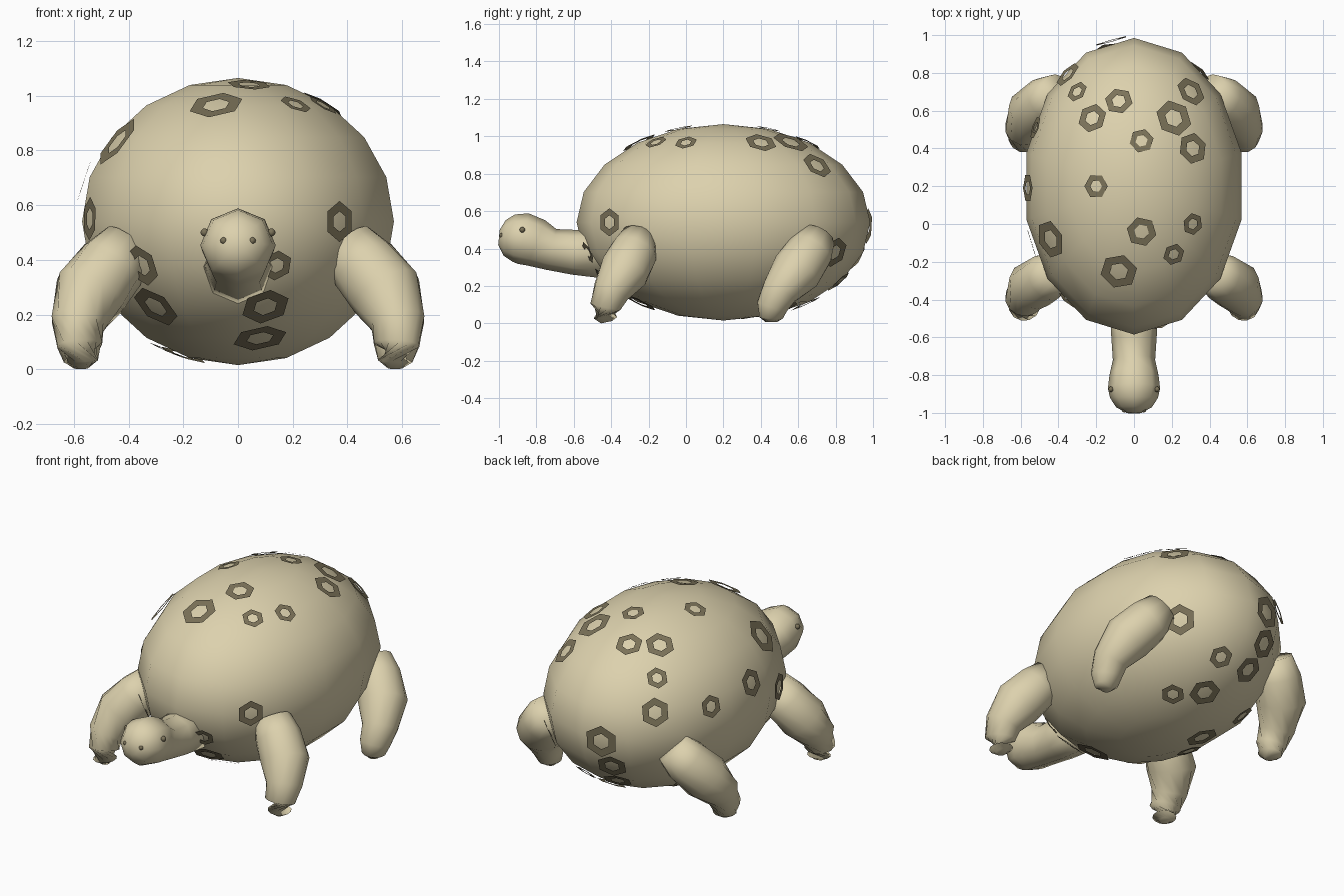
import bpy
import bmesh
import math
from mathutils import Vector

cube = bpy.data.objects.get("Cube")
if cube:
    bpy.data.objects.remove(cube, do_unlink=True)


def make_material(name, colour):
    material = bpy.data.materials.new(name)
    material.use_nodes = True
    material.diffuse_color = colour
    material.node_tree.nodes["Principled BSDF"].inputs["Base Color"].default_value = colour
    return material


skin = make_material("sand skin", (0.72, 0.64, 0.42, 1))
dark = make_material("dark olive", (0.2, 0.17, 0.1, 1))

CENTRE = Vector((0, 0.2, 0.54))
RADII = Vector((0.585, 0.785, 0.525))


def finish(name, bm, material, smooth=True):
    """Turn a bmesh into a named, coloured object."""
    mesh = bpy.data.meshes.new(name)
    bm.to_mesh(mesh)
    bm.free()
    mesh.materials.append(material)
    for face in mesh.polygons:
        face.use_smooth = smooth
    obj = bpy.data.objects.new(name, mesh)
    bpy.context.collection.objects.link(obj)
    return obj


def ball(name, centre, radii, segments, rings, material):
    bm = bmesh.new()
    bmesh.ops.create_uvsphere(bm, u_segments=segments, v_segments=rings, radius=1)
    bmesh.ops.scale(bm, vec=radii, verts=bm.verts)
    bmesh.ops.translate(bm, vec=centre, verts=bm.verts)
    return finish(name, bm, material)


def circle(bm, centre, normal, radius, sides):
    """Ring of vertices facing along the normal."""
    turn = Vector(normal).to_track_quat("Z", "Y")
    angles = [math.tau * i / sides for i in range(sides)]
    return [bm.verts.new(Vector(centre) + turn @ Vector((math.sin(a), math.cos(a), 0)) * radius)
            for a in angles]


def bridge(bm, first, second):
    for i in range(len(first)):
        j = (i + 1) % len(first)
        bm.faces.new((first[i], first[j], second[j], second[i]))


def tube(name, stations, sides):
    """Loft round sections (x, y, z, radius) along a path and cap the ends."""
    bm = bmesh.new()
    points = [Vector(s[:3]) for s in stations]
    loops = []
    for i, station in enumerate(stations):
        tangent = points[min(i + 1, len(points) - 1)] - points[max(i - 1, 0)]
        loops.append(circle(bm, points[i], tangent, station[3], sides))
    for first, second in zip(loops, loops[1:]):
        bridge(bm, first, second)
    bm.faces.new(loops[0])
    bm.faces.new(loops[-1])
    bmesh.ops.recalc_face_normals(bm, faces=bm.faces)
    return finish(name, bm, skin)


# Shell
ball("shell", CENTRE, RADII, 14, 10, skin)

# Head and neck
tube("head_and_neck", [
    (0, -1.0, 0.46, 0.04), (0, -0.97, 0.457, 0.095), (0, -0.92, 0.455, 0.127),
    (0, -0.87, 0.453, 0.138), (0, -0.8, 0.43, 0.13), (0, -0.72, 0.395, 0.112),
    (0, -0.6, 0.38, 0.12), (0, -0.35, 0.365, 0.135)], 8)

# Legs, mirrored left and right
FRONT_LEG = [
    (0.575, -0.425, 0.006, 0.03), (0.575, -0.43, 0.03, 0.065), (0.58, -0.43, 0.09, 0.085),
    (0.585, -0.4, 0.17, 0.1), (0.54, -0.33, 0.28, 0.135), (0.46, -0.28, 0.38, 0.127),
    (0.4, -0.25, 0.46, 0.1)]
BACK_Y = (0.455, 0.455, 0.46, 0.5, 0.59, 0.66, 0.7)
BACK_LEG = [(x, y, z, r) for (x, _, z, r), y in zip(FRONT_LEG, BACK_Y)]
for side, sign in (("left", 1), ("right", -1)):
    for end, path in (("front", FRONT_LEG), ("back", BACK_LEG)):
        tube(f"{side}_{end}_leg", [(sign * x, y, z, r) for x, y, z, r in path], 12)
    # Eye and nostril
    ball(f"{side}_eye", (sign * 0.122, -0.875, 0.5), (0.015,) * 3, 8, 6, dark)
    ball(f"{side}_nostril", (sign * 0.052, -0.985, 0.47), (0.013,) * 3, 8, 6, dark)


def shell_spots(name, axis, sign, spots):
    """Hexagonal plates; the given axis is solved so each lies on the shell."""
    others = [a for a in range(3) if a != axis]
    bm = bmesh.new()
    for first, second, radius in spots:
        unit = Vector((0, 0, 0))
        for a, value in zip(others, (first, second)):
            unit[a] = (value - CENTRE[a]) / RADII[a]
        unit[axis] = sign * math.sqrt(max(0, 1 - unit.length_squared))
        unit.normalize()
        normal = Vector([unit[a] / RADII[a] for a in range(3)]).normalized()
        place = CENTRE + unit * RADII + normal * 0.002
        outer = circle(bm, place, normal, radius, 6)
        inner = circle(bm, place, normal, radius * 0.5, 6)
        bridge(bm, inner, outer)
    bm.normal_update()
    for face in bm.faces:
        if face.normal.dot(face.calc_center_median() - CENTRE) < 0:
            face.normal_flip()
    return finish(name, bm, dark, smooth=False)


# Hexagonal shell markings
shell_spots("top_spots", 2, 1, [
    (-0.35, 0.79, 0.08), (-0.3, 0.7, 0.06), (-0.22, 0.56, 0.08), (-0.08, 0.65, 0.075),
    (-0.2, 0.2, 0.065), (0.04, 0.44, 0.065), (0.21, 0.56, 0.1), (0.31, 0.4, 0.085),
    (0.3, 0.7, 0.085), (0.04, -0.04, 0.08), (0.31, 0, 0.06), (0.21, -0.16, 0.06),
    (-0.08, -0.25, 0.1), (-0.44, -0.08, 0.105)])
shell_spots("belly_spots", 2, -1, [
    (0.175, 0.535, 0.065), (0.04, 0.64, 0.085), (-0.2, 0.33, 0.09),
    (-0.26, 0.15, 0.07), (-0.34, 0.5, 0.07)])
shell_spots("right_spots", 0, -1, [(-0.1, 0.55, 0.08), (0.19, 0.69, 0.08), (0.51, 0.66, 0.065)])
shell_spots("front_spots", 1, -1, [
    (0.37, 0.54, 0.075), (-0.35, 0.38, 0.08), (-0.3, 0.23, 0.095),
    (0.14, 0.38, 0.06), (0.1, 0.23, 0.09), (0.08, 0.115, 0.1)])
shell_spots("back_spots", 1, 1, [
    (0.34, 0.38, 0.085), (-0.12, 0.52, 0.095), (-0.15, 0.36, 0.085),
    (-0.12, 0.23, 0.08), (0.08, 0.23, 0.065)])
